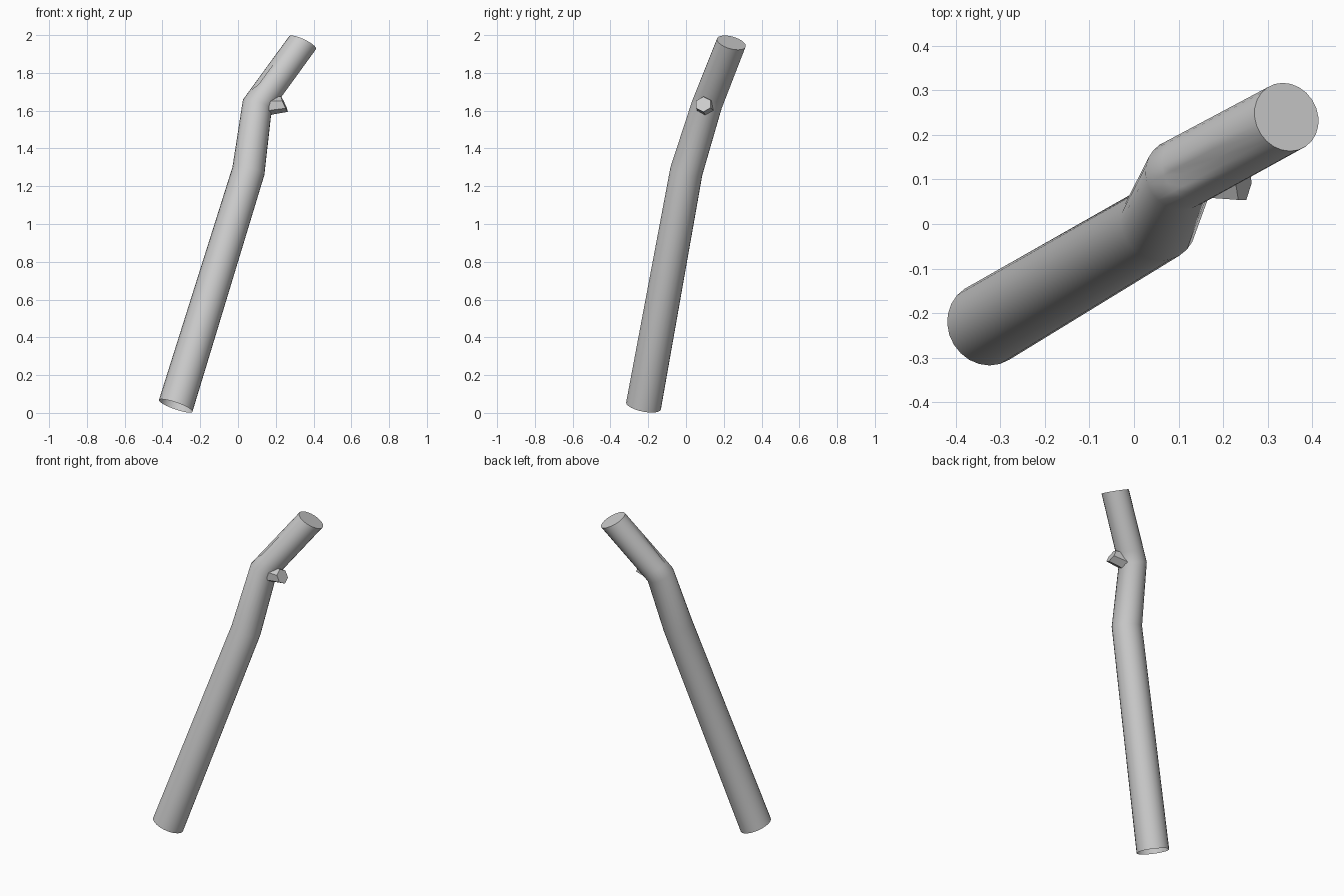
import bpy, bmesh, math
from mathutils import Vector

if "Cube" in bpy.data.objects:
    bpy.data.objects.remove(bpy.data.objects["Cube"])


def make_tube(name, stations, sides, angle, cap_end=True, dent=None):
    """Loft rings given as (centre, normal, radius); dent = (ring, side, depth)."""
    bm = bmesh.new()
    rings = []
    for centre, normal, radius in stations:
        n = Vector(normal).normalized()
        a = Vector((0, 1, 0)).cross(n)
        if a.length < 0.1:
            a = Vector((0, 0, 1)).cross(n)
        a.normalize()
        b = n.cross(a)
        rings.append([bm.verts.new(Vector(centre) + radius * (
            a * math.cos(2 * math.pi * i / sides) + b * math.sin(2 * math.pi * i / sides)))
            for i in range(sides)])
    if dent:
        r, s, depth = dent
        v = rings[r][s]
        v.co += (Vector(stations[r][0]) - v.co).normalized() * depth
    for lo, hi in zip(rings, rings[1:]):
        for i in range(sides):
            j = (i + 1) % sides
            bm.faces.new((lo[i], lo[j], hi[j], hi[i]))
    if cap_end:
        bm.faces.new(rings[-1])
    mesh = bpy.data.meshes.new(name)
    bm.to_mesh(mesh)
    bm.free()
    obj = bpy.data.objects.new(name, mesh)
    bpy.context.collection.objects.link(obj)
    bpy.ops.object.select_all(action='DESELECT')
    obj.select_set(True)
    bpy.context.view_layer.objects.active = obj
    bpy.ops.object.shade_smooth_by_angle(angle=math.radians(angle))
    return obj


# Main bent branch, open at the foot, with a small knot dent on the upper side
foot = ((-0.33, -0.225, 0.037), (0.35, 0.21, 1), 0.094)
bend_low = ((0.055, 0.002, 1.28), (0.24, 0.26, 1), 0.087)
bend_high = ((0.102, 0.11, 1.63), (0.37, 0.27, 1), 0.081)
tip = ((0.342, 0.24, 1.96), (0.47, 0.28, 1), 0.079)


def between(p, q, t):
    return tuple(Vector(p[k]).lerp(Vector(q[k]), t) for k in (0, 1)) + (p[2] + (q[2] - p[2]) * t,)


upper = [between(bend_high, tip, t) for t in (0.15, 0.23, 0.6)]
make_tube("branch", [foot, bend_low, bend_high] + upper + [tip], 24, 60, dent=(4, 14, 0.025))

# Short broken twig stub on the right side
make_tube("twig_stub", [
    ((0.12, 0.105, 1.62), (1, -0.1, 0.15), 0.058),
    ((0.18, 0.10, 1.628), (1, -0.1, 0.2), 0.048),
    ((0.246, 0.092, 1.634), (1, -0.1, 0.45), 0.044)], 6, 40)
